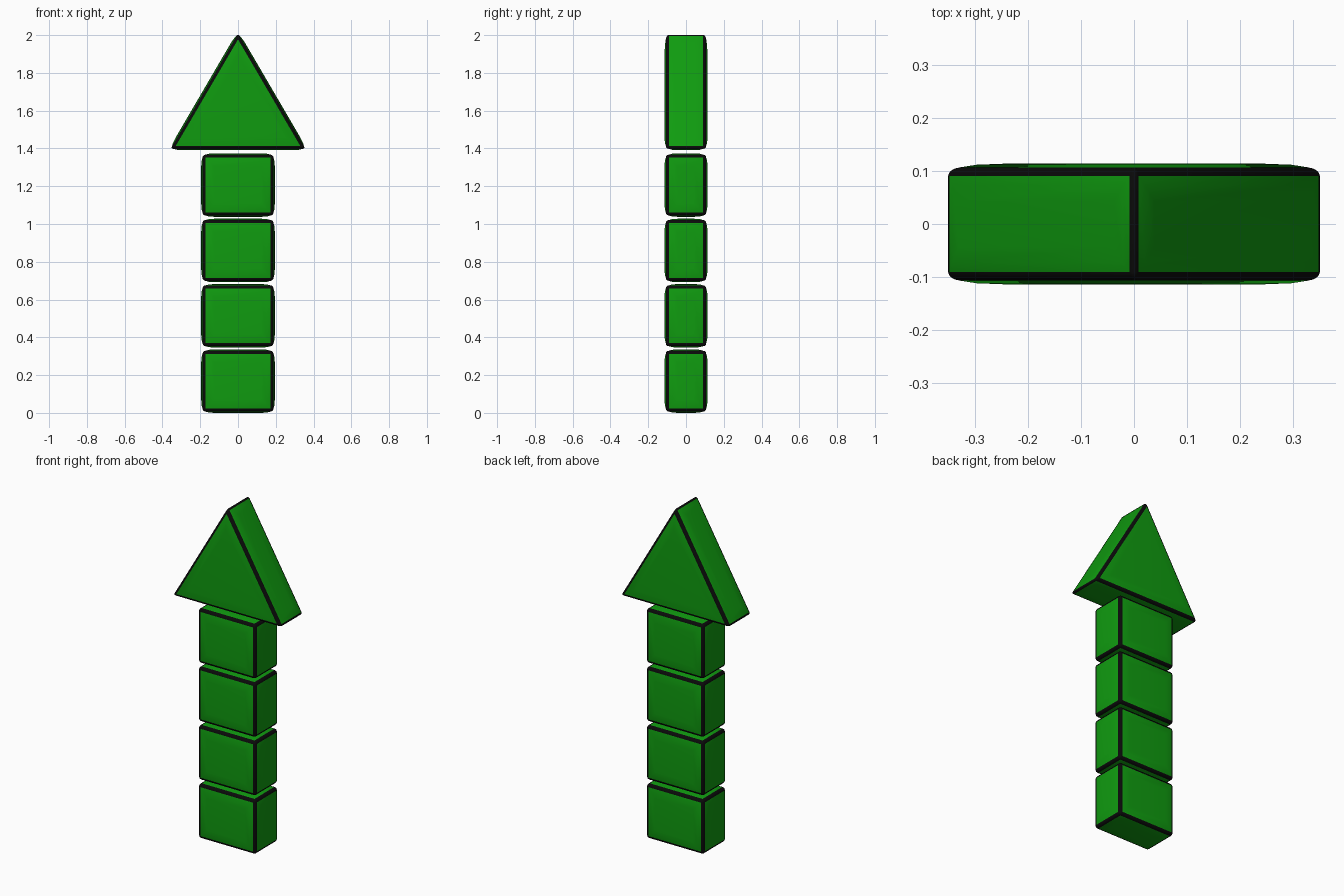
import bpy, bmesh, math

if "Cube" in bpy.data.objects:
    bpy.data.objects.remove(bpy.data.objects["Cube"])


def material(name, color):
    m = bpy.data.materials.new(name)
    m.diffuse_color = color
    m.use_nodes = True
    m.node_tree.nodes["Principled BSDF"].inputs["Base Color"].default_value = m.diffuse_color
    return m


green = material("green", (0.005, 0.33, 0.005, 1))
black = material("black_edge", (0.003, 0.003, 0.003, 1))

HALF_DEPTH = 0.107


def padded_block(name, profile, edge=0.016):
    """Extrude an XZ profile along y, round its edges in black, pillow its faces."""
    bm = bmesh.new()
    face = bm.faces.new([bm.verts.new((x, -HALF_DEPTH, z)) for x, z in profile])
    ext = bmesh.ops.extrude_face_region(bm, geom=[face])
    moved = [g for g in ext["geom"] if isinstance(g, bmesh.types.BMVert)]
    bmesh.ops.translate(bm, verts=moved, vec=(0, 2 * HALF_DEPTH, 0))
    bmesh.ops.recalc_face_normals(bm, faces=bm.faces)
    # black rounded edges
    bmesh.ops.bevel(bm, geom=bm.edges[:], offset=edge, offset_type='OFFSET',
                    segments=3, profile=0.5, affect='EDGES', material=1)
    bm.normal_update()
    # slightly bulging green panels
    panels = [f for f in bm.faces if f.material_index == 0]
    for thickness, depth in ((0.018, 0.005), (0.03, 0.002)):
        bmesh.ops.inset_individual(bm, faces=panels, thickness=thickness,
                                   depth=depth, use_even_offset=True)
    mesh = bpy.data.meshes.new(name)
    bm.to_mesh(mesh)
    bm.free()
    mesh.materials.append(green)
    mesh.materials.append(black)
    mesh.shade_smooth()
    obj = bpy.data.objects.new(name, mesh)
    bpy.context.collection.objects.link(obj)
    return obj


# Shaft: four stacked blocks
for i in range(4):
    z0 = 0.007 + i * 0.346
    z1 = z0 + 0.322
    padded_block(f"shaft_block_{i + 1}",
                 [(-0.188, z0), (0.188, z0), (0.188, z1), (-0.188, z1)])

# Arrow head
padded_block("arrow_head", [(-0.357, 1.398), (0.357, 1.398), (0, 2.009)])
